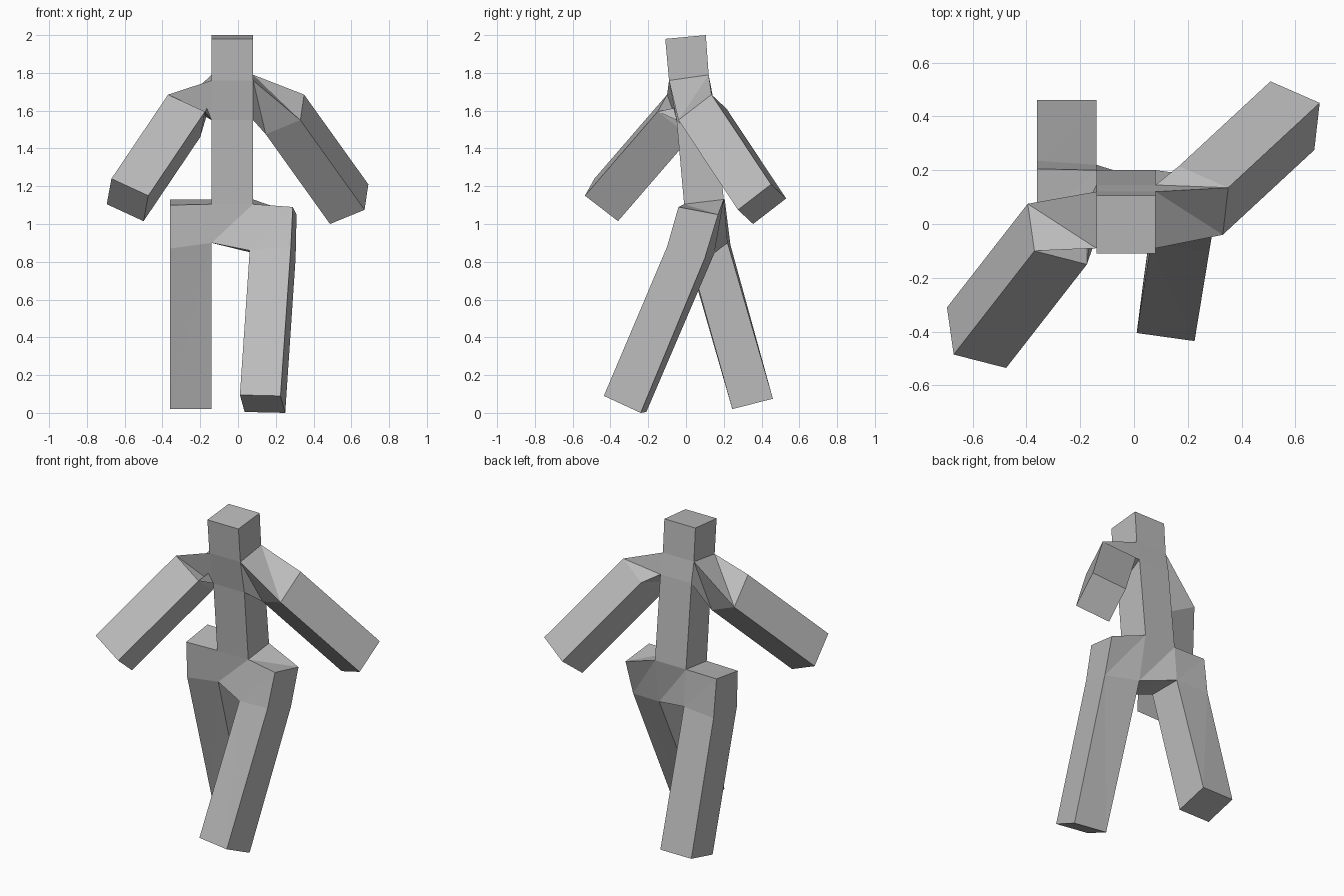
import bpy
import bmesh
from mathutils import Vector as V

default = bpy.data.objects.get("Cube")
if default:
    bpy.data.objects.remove(default, do_unlink=True)

# Single matte colour
grey = bpy.data.materials.new("plain_grey")
grey.use_nodes = True
colour = (0.5, 0.5, 0.5, 1)
grey.diffuse_color = colour
grey.node_tree.nodes["Principled BSDF"].inputs["Base Color"].default_value = colour

RIGHT_X, LEFT_X = -0.14, 0.08


def body_slice(front_y, front_z, back_y, back_z):
    """Torso cross-section: right front, left front, left back, right back."""
    return [V((RIGHT_X, front_y, front_z)), V((LEFT_X, front_y, front_z)),
            V((LEFT_X, back_y, back_z)), V((RIGHT_X, back_y, back_z))]


def parallelogram(a, b, c):
    """Four-sided section from three consecutive corners."""
    a, b, c = V(a), V(b), V(c)
    return [a, b, c, a + c - b]


def moved(ring, offset):
    return [p + V(offset) for p in ring]


def loft(name, rings, cap_start=False, cap_end=False, skip=()):
    """Skin four-sided rings; skip holds (span, side) pairs left open."""
    bm = bmesh.new()
    loops = [[bm.verts.new(p) for p in ring] for ring in rings]
    for span, (a, b) in enumerate(zip(loops, loops[1:])):
        for i in range(4):
            j = (i + 1) % 4
            if (span, i) not in skip:
                bm.faces.new((a[i], a[j], b[j]))
                bm.faces.new((a[i], b[j], b[i]))
    if cap_start:
        bm.faces.new(loops[0])
    if cap_end:
        bm.faces.new(loops[-1])
    bmesh.ops.recalc_face_normals(bm, faces=bm.faces)
    # Join coplanar triangles back into clean quads
    bmesh.ops.dissolve_limit(bm, angle_limit=0.01, verts=bm.verts, edges=bm.edges)
    mesh = bpy.data.meshes.new(name)
    bm.to_mesh(mesh)
    bm.free()
    mesh.materials.append(grey)
    obj = bpy.data.objects.new(name, mesh)
    bpy.context.collection.objects.link(obj)
    return obj


# Torso and head, open where the arms join
waist = body_slice(-0.01, 1.105, 0.2, 1.13)
armpit = body_slice(-0.05, 1.55, 0.145, 1.66)
neck = body_slice(-0.09, 1.76, 0.12, 1.79)
crown = body_slice(-0.11, 1.98, 0.105, 2.0)
loft("torso_and_head", [waist, armpit, neck, crown], cap_end=True,
     skip={(1, 1), (1, 3)})

# Left arm, swung back
socket = [neck[2], neck[1], armpit[1], armpit[2]]
shoulder = parallelogram((0.35, 0.135, 1.685), (0.33, -0.04, 1.55), (0.147, 0.04, 1.475))
loft("left_arm", [socket, shoulder, moved(shoulder, (0.34, 0.315, -0.475))], cap_end=True)

# Right arm, swung forward
socket = [neck[0], neck[3], armpit[3], armpit[0]]
shoulder = parallelogram((-0.37, -0.1, 1.685), (-0.395, 0.075, 1.55), (-0.2, 0.025, 1.46))
loft("right_arm", [socket, shoulder, moved(shoulder, (-0.3, -0.385, -0.445))], cap_end=True)

# Pelvis, skinned from right hip to left hip: top front, top back, bottom back, bottom front
right_outer = [V((-0.36, -0.01, 1.1)), V((-0.36, 0.205, 1.13)),
               V((-0.36, 0.235, 0.89)), V((-0.36, 0, 0.87))]
right_inner = [waist[0], waist[3], V((RIGHT_X, 0.22, 0.9)), V((RIGHT_X, 0, 0.9))]
left_inner = [waist[1], waist[2], V((0.085, 0.15, 0.845)), V((0.062, -0.075, 0.86))]
left_outer = [V((0.29, -0.04, 1.09)), V((0.31, 0.17, 1.05)),
              V((0.305, 0.1, 0.82)), V((0.28, -0.1, 0.88))]
loft("pelvis", [right_outer, right_inner, left_inner, left_outer],
     cap_start=True, cap_end=True, skip={(0, 2), (1, 0), (2, 2)})

# Legs: outer front, outer back, inner back, inner front
for name, outer, inner, foot in (
        ("right_leg", right_outer, right_inner,
         parallelogram((-0.36, 0.245, 0.02), (-0.36, 0.46, 0.075), (RIGHT_X, 0.46, 0.075))),
        ("left_leg", left_outer, left_inner,
         parallelogram((0.225, -0.435, 0.09), (0.25, -0.24, 0), (0.035, -0.21, 0.005)))):
    hip = [outer[3], outer[2], inner[2], inner[3]]
    loft(name, [hip, foot], cap_end=True)
